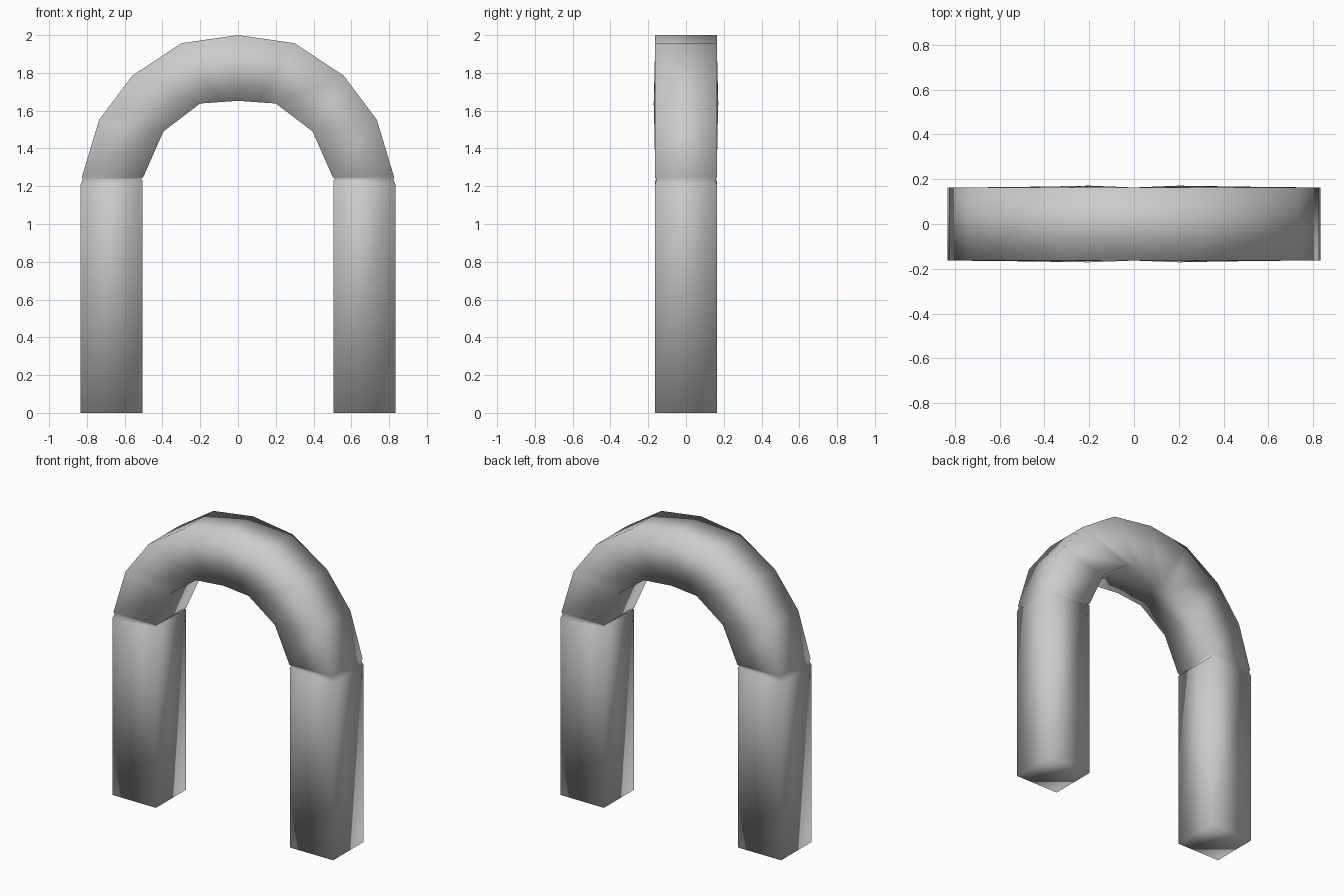
import bpy
import bmesh

cube = bpy.data.objects.get("Cube")
if cube:
    bpy.data.objects.remove(cube, do_unlink=True)

# Flat grey material
grey = bpy.data.materials.new("light grey")
grey.use_nodes = True
colour = (0.6, 0.6, 0.6, 1)
grey.diffuse_color = colour
grey.node_tree.nodes["Principled BSDF"].inputs["Base Color"].default_value = colour

# Half profile, foot to crown: outer x, z, inner x, z, outer and inner half depth
half = [
    (0.833, 0.0, 0.505, 0.0, 0.163, 0.163),
    (0.833, 1.21, 0.505, 1.23, 0.163, 0.163),
    (0.822, 1.235, 0.513, 1.237, 0.157, 0.157),
    (0.826, 1.25, 0.502, 1.247, 0.163, 0.163),
    (0.735, 1.552, 0.395, 1.49, 0.163, 0.167),
    (0.56, 1.785, 0.20, 1.638, 0.163, 0.171),
    (0.30, 1.957, 0.10, 1.645, 0.163, 0.167),
    (0.0, 2.0, 0.0, 1.652, 0.163, 0.163),
]
mirrored = [(-xo, zo, -xi, zi, yo, yi) for xo, zo, xi, zi, yo, yi in half[:-1]]
sections = half + mirrored[::-1]

# Square tube swept along the arch, capped at both feet
bm = bmesh.new()
rings = []
for xo, zo, xi, zi, yo, yi in sections:
    corners = [(xo, -yo, zo), (xo, yo, zo), (xi, yi, zi), (xi, -yi, zi)]
    rings.append([bm.verts.new(c) for c in corners])
for a, b in zip(rings, rings[1:]):
    for i in range(4):
        j = (i + 1) % 4
        bm.faces.new((a[i], a[j], b[j], b[i]))
bm.faces.new(rings[0])
bm.faces.new(rings[-1])
bmesh.ops.recalc_face_normals(bm, faces=bm.faces)
for face in bm.faces:
    face.smooth = True

mesh = bpy.data.meshes.new("arch")
bm.to_mesh(mesh)
bm.free()
mesh.materials.append(grey)
arch = bpy.data.objects.new("arch", mesh)
bpy.context.collection.objects.link(arch)
